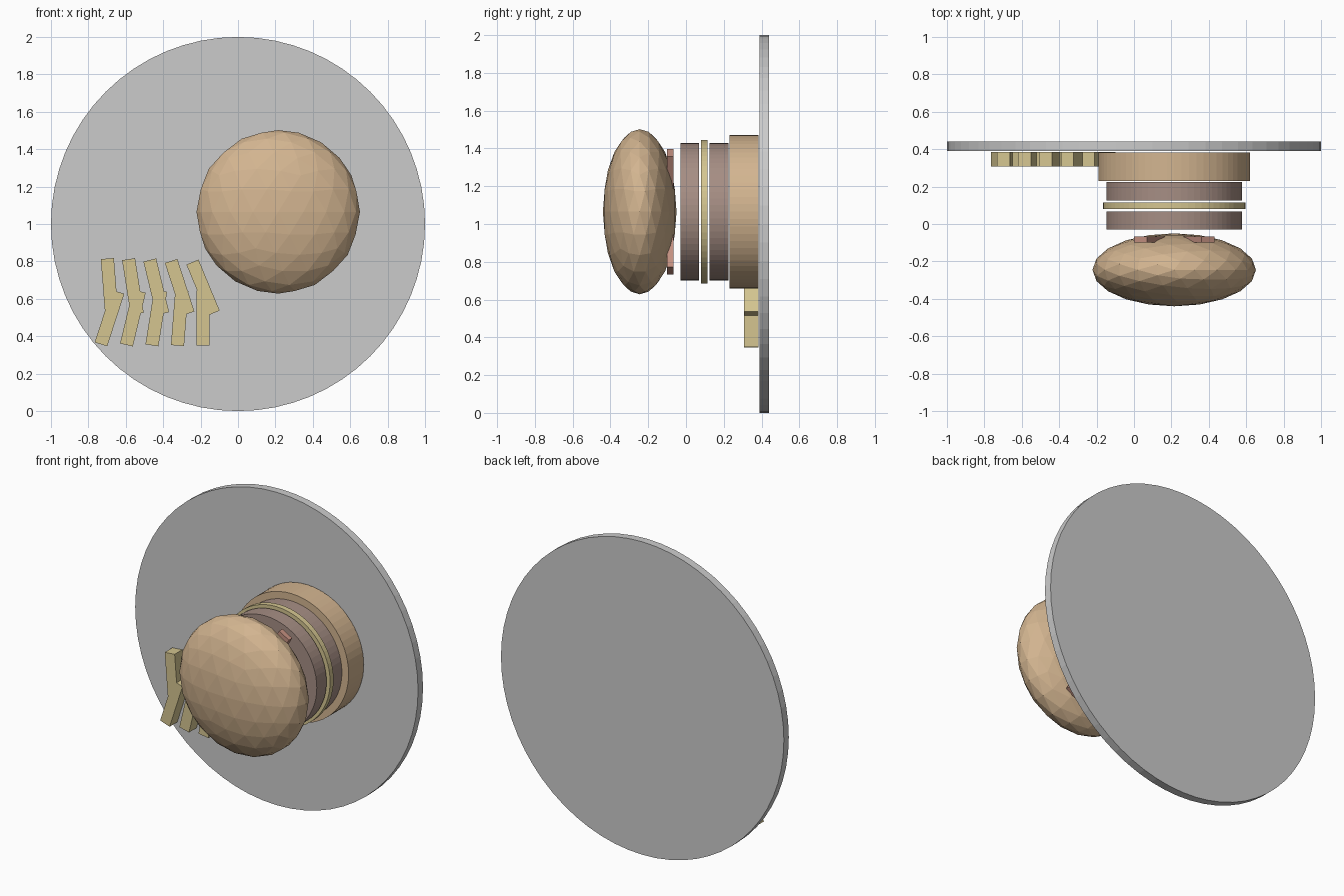
import bpy
from math import radians

if "Cube" in bpy.data.objects:
    bpy.data.objects.remove(bpy.data.objects["Cube"])

CX, CZ = 0.215, 1.065  # knob axis


def material(name, rgb):
    m = bpy.data.materials.new(name)
    m.diffuse_color = (*rgb, 1)
    m.use_nodes = True
    m.node_tree.nodes["Principled BSDF"].inputs["Base Color"].default_value = m.diffuse_color
    return m


tan = material("tan", (0.65, 0.46, 0.28))
brown = material("brown", (0.38, 0.27, 0.23))
gold = material("gold", (0.66, 0.56, 0.28))
red = material("red", (0.55, 0.28, 0.22))


def finish(name, mat):
    o = bpy.context.object
    o.name = name
    if mat:
        o.data.materials.append(mat)
    return o


def disc(name, x, z, r, y0, y1, mat=None):
    bpy.ops.mesh.primitive_cylinder_add(
        vertices=64, radius=r, depth=y1 - y0,
        location=(x, (y0 + y1) / 2, z), rotation=(radians(90), 0, 0))
    return finish(name, mat)


def bar(name, x, z, w, length, y0, y1, lean, mat):
    # positive lean tips the top of the bar towards -x
    bpy.ops.mesh.primitive_cube_add(
        size=1, location=(x, (y0 + y1) / 2, z), rotation=(0, radians(-lean), 0))
    bpy.context.object.scale = (w, y1 - y0, length)
    return finish(name, mat)


# large round back plate
disc("back_plate", 0, 1, 1, 0.39, 0.44)

# stacked collar rings
disc("base_collar", CX, CZ, 0.406, 0.23, 0.383, tan)
disc("rear_ring", CX, CZ, 0.363, 0.125, 0.224, brown)
disc("trim_ring", CX, CZ, 0.38, 0.08, 0.115, gold)
disc("front_ring", CX, CZ, 0.363, -0.03, 0.068, brown)

# crossed braces behind the knob
for side, lean in (("left", 30), ("right", -30)):
    bar("cross_brace_" + side, CX, CZ, 0.08, 0.72, -0.10, -0.066, lean, red)

# faceted knob
bpy.ops.mesh.primitive_ico_sphere_add(subdivisions=3, radius=1, location=(CX, -0.245, CZ))
bpy.context.object.scale = (0.437, 0.195, 0.437)
finish("knob", tan)

# row of bent ribs, each turned a little further
for i in range(5):
    x = -0.687 + 0.125 * i
    bar(f"rib_upper_{i + 1}", x, 0.668 - 0.002 * i, 0.07, 0.295,
        0.308, 0.385, 4.5 + 4.5 * i, gold)
    bar(f"rib_lower_{i + 1}", x, 0.497, 0.07, 0.295,
        0.308, 0.385, -18 + 4.5 * i, gold)
